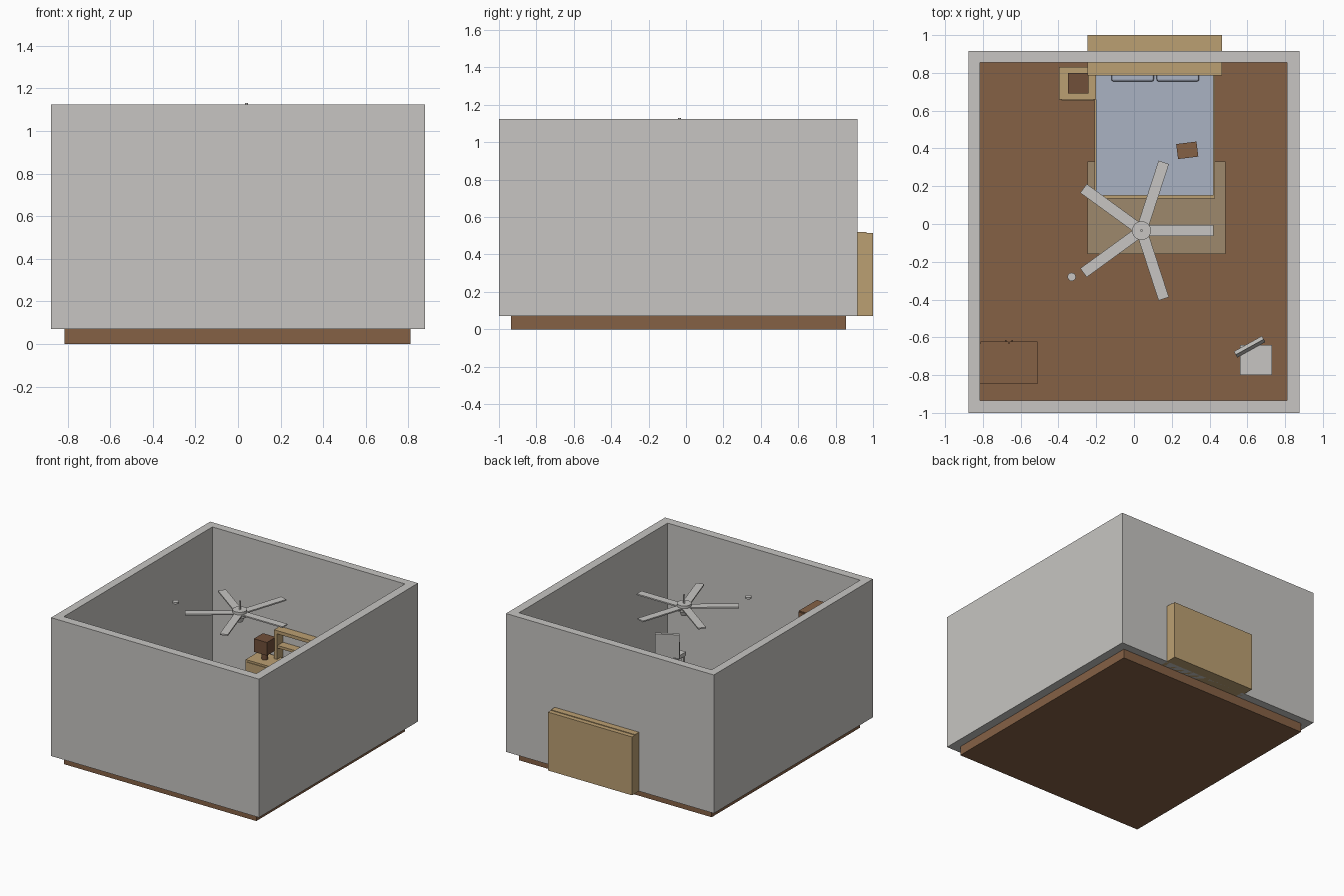
import bpy, bmesh, math
from mathutils import Matrix, Vector

cube = bpy.data.objects.get("Cube")
if cube:
    bpy.data.objects.remove(cube)


def material(name, rgb):
    m = bpy.data.materials.new(name)
    m.use_nodes = True
    m.diffuse_color = (*rgb, 1)
    m.node_tree.nodes["Principled BSDF"].inputs["Base Color"].default_value = (*rgb, 1)
    return m


GREY = material("warm_grey", (0.57, 0.56, 0.54))
BROWN = material("brown_wood", (0.235, 0.12, 0.06))
DARK = material("dark_brown", (0.165, 0.08, 0.042))
TAN = material("tan_wood", (0.50, 0.35, 0.17))
BLUE = material("pale_blue_cloth", (0.40, 0.445, 0.54))
RUG = material("rug_beige", (0.34, 0.25, 0.15))


def finish(name, bm, mat):
    bmesh.ops.recalc_face_normals(bm, faces=bm.faces)
    mesh = bpy.data.meshes.new(name)
    bm.to_mesh(mesh)
    bm.free()
    mesh.materials.append(mat)
    ob = bpy.data.objects.new(name, mesh)
    bpy.context.collection.objects.link(ob)
    return ob


def box(name, x, y, z, mat, turn=0, lean=0):
    """Box from (min, max) ranges, turned about z and leaned about its own x."""
    bm = bmesh.new()
    size = [r[1] - r[0] for r in (x, y, z)]
    bmesh.ops.create_cube(bm, size=1, matrix=Matrix.Diagonal((*size, 1)))
    ob = finish(name, bm, mat)
    ob.location = [sum(r) / 2 for r in (x, y, z)]
    ob.rotation_euler = (math.radians(lean), 0, math.radians(turn))
    return ob


def cylinder(name, x, y, z, r, mat, r_top=None, sides=24):
    bm = bmesh.new()
    bmesh.ops.create_cone(bm, cap_ends=True, segments=sides, radius1=r,
                          radius2=r if r_top is None else r_top, depth=z[1] - z[0])
    ob = finish(name, bm, mat)
    ob.location = (x, y, sum(z) / 2)
    for p in ob.data.polygons:
        p.use_smooth = len(p.vertices) == 4
    return ob


FLOOR = 0.07

# Room shell: floor slab and a ring of walls
box("floor", (-0.815, 0.81), (-0.935, 0.855), (0, FLOOR), BROWN)
bm = bmesh.new()
outer = ((-0.877, -1), (0.877, -1), (0.877, 0.917), (-0.877, 0.917))
inner = ((-0.815, -0.935), (0.81, -0.935), (0.81, 0.855), (-0.815, 0.855))
rings = [[bm.verts.new((*p, z)) for p in pts]
         for pts, z in ((outer, FLOOR), (outer, 1.125), (inner, 1.125), (inner, FLOOR))]
for a in range(4):
    for b in range(4):
        lo, hi, n = rings[a], rings[(a + 1) % 4], (b + 1) % 4
        bm.faces.new((lo[b], lo[n], hi[n], hi[b]))
finish("walls", bm, GREY)

# Rug
box("rug", (-0.245, 0.485), (-0.16, 0.33), (FLOOR, 0.078), RUG)

# Bed with mattress, pillows and a book
box("bed_frame", (-0.21, 0.43), (0.135, 0.8), (FLOOR, 0.19), TAN)
box("mattress", (-0.2, 0.42), (0.15, 0.8), (0.18, 0.27), BLUE)
for side, x in (("right", -0.12), ("left", 0.12)):
    pillow = box(side + "_pillow", (x, x + 0.225), (0.755, 0.85), (0.265, 0.305), BLUE)
    bevel = pillow.modifiers.new("soft_edge", "BEVEL")
    bevel.width = 0.01
    bevel.segments = 2
box("book", (0.228, 0.336), (0.35, 0.43), (0.27, 0.285), BROWN, turn=7)

# Shelf headboard that passes through the back wall
for side, x in (("right", -0.245), ("left", 0.44)):
    box(side + "_headboard_side", (x, x + 0.025), (0.785, 0.97), (FLOOR, 0.5), TAN)
box("headboard_top", (-0.245, 0.465), (0.785, 0.965), (0.495, 0.52), TAN)
box("headboard_shelf", (-0.22, 0.44), (0.79, 0.965), (0.385, 0.405), TAN)
box("headboard_base", (-0.22, 0.44), (0.79, 0.965), (FLOOR, 0.25), TAN)
box("headboard_back", (-0.245, 0.465), (0.965, 1), (FLOOR, 0.515), TAN)

# Nightstand with a lamp
box("nightstand", (-0.398, -0.2), (0.66, 0.83), (FLOOR, 0.3), TAN)
for i, z in enumerate((0.085, 0.19)):
    box(f"nightstand_drawer_{i}", (-0.385, -0.213), (0.655, 0.66), (z, z + 0.095), TAN)
cylinder("lamp_stem", -0.295, 0.745, (0.3, 0.365), 0.022, DARK)
box("lamp_shade", (-0.35, -0.24), (0.69, 0.8), (0.36, 0.46), DARK)

# Wardrobe with two doors and handles
box("wardrobe", (-0.815, -0.51), (-0.848, -0.632), (FLOOR, 0.925), BROWN)
for side, x in (("right", -0.813), ("left", -0.66)):
    box(side + "_wardrobe_door", (x, x + 0.148), (-0.632, -0.622), (0.09, 0.92), BROWN)
for side, x in (("right", -0.683), ("left", -0.648)):
    box(side + "_door_handle", (x, x + 0.008), (-0.622, -0.615), (0.46, 0.54), BROWN)

# Chair with a turned back rest
box("chair_seat", (0.56, 0.73), (-0.8, -0.64), (0.235, 0.262), GREY)
box("chair_back", (0.527, 0.697), (-0.66, -0.64), (0.255, 0.447), GREY, turn=29, lean=-5)
for i, x in enumerate((0.565, 0.707)):
    for j, y in enumerate((-0.795, -0.663)):
        box(f"chair_leg_{i}_{j}", (x, x + 0.018), (y, y + 0.018), (FLOOR, 0.24), GREY)

# Ceiling fan
FX, FY = 0.04, -0.035
cylinder("fan_rod", FX, FY, (1.05, 1.13), 0.007, GREY, sides=12)
cylinder("fan_hub", FX, FY, (1.015, 1.065), 0.05, GREY)
cylinder("fan_light", FX, FY, (0.975, 1.015), 0.022, GREY, r_top=0.035)
for i in range(5):
    angle = math.radians(72 * i)
    blade = box(f"fan_blade_{i}", (-0.17, 0.17), (-0.029, 0.029), (-0.005, 0.005), GREY)
    blade.location = Vector((FX, FY, 1.04)) + Matrix.Rotation(angle, 3, "Z") @ Vector((0.21, 0, 0))
    blade.rotation_euler = (0, 0, angle)

# Smoke detector
cylinder("smoke_detector", -0.33, -0.28, (1.108, 1.122), 0.022, GREY)
